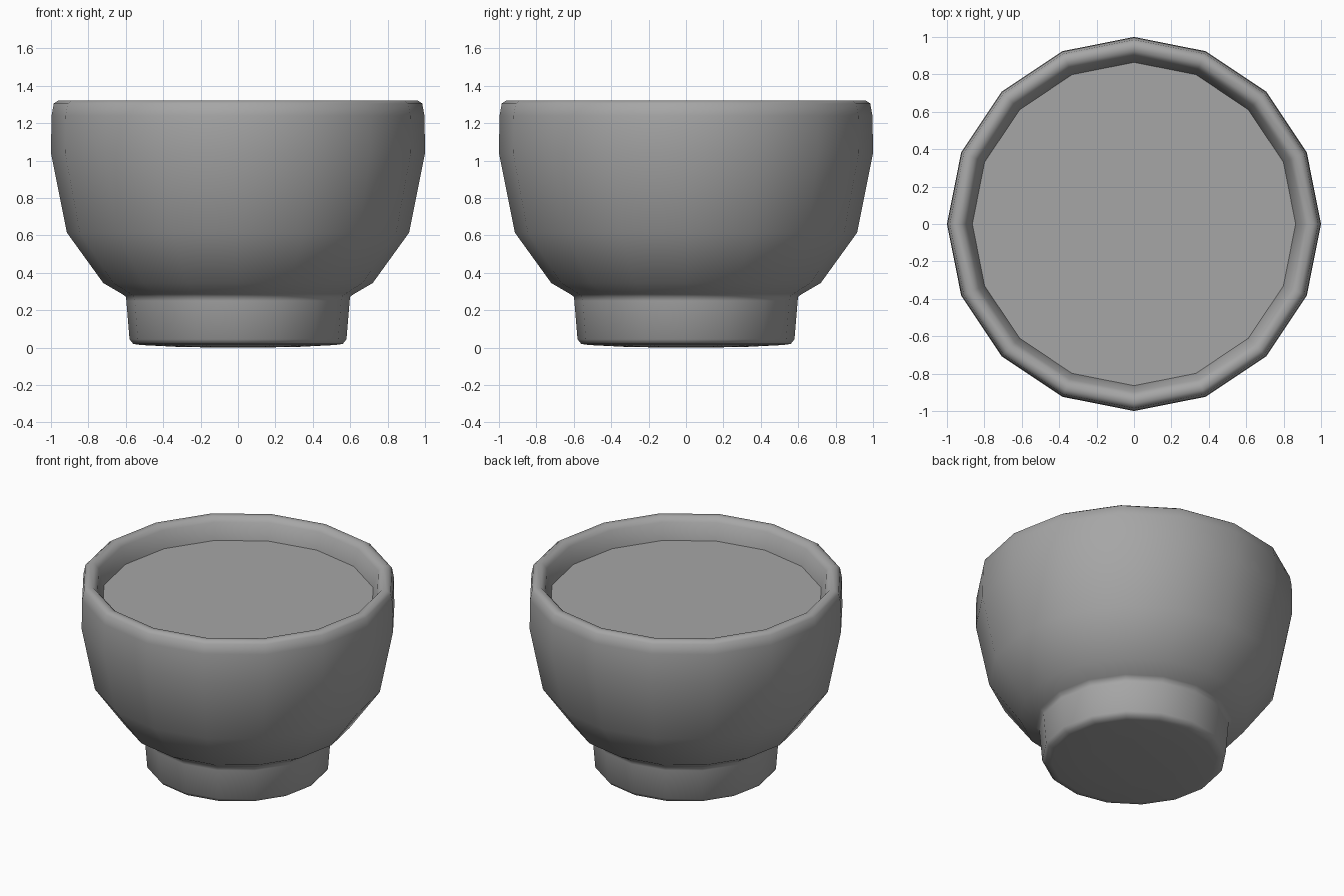
import bpy
import bmesh
from math import tau
from mathutils import Matrix

SIDES = 16

cube = bpy.data.objects.get("Cube")
if cube:
    bpy.data.objects.remove(cube, do_unlink=True)

grey = bpy.data.materials.new("plain grey")
grey.use_nodes = True
grey.diffuse_color = (0.38, 0.38, 0.38, 1)
grey.node_tree.nodes["Principled BSDF"].inputs["Base Color"].default_value = grey.diffuse_color


def add_object(name, bm):
    """Turn a bmesh into a smooth grey object."""
    bmesh.ops.recalc_face_normals(bm, faces=bm.faces)
    for face in bm.faces:
        face.smooth = True
    mesh = bpy.data.meshes.new(name)
    bm.to_mesh(mesh)
    bm.free()
    mesh.materials.append(grey)
    obj = bpy.data.objects.new(name, mesh)
    bpy.context.collection.objects.link(obj)
    return obj


def lathe(name, profile):
    """Revolve (radius, height) points around the z axis."""
    bm = bmesh.new()
    verts = [bm.verts.new((r, 0, z)) for r, z in profile]
    edges = [bm.edges.new(pair) for pair in zip(verts, verts[1:])]
    bmesh.ops.spin(bm, geom=verts + edges, cent=(0, 0, 0), axis=(0, 0, 1),
                   angle=tau, steps=SIDES, use_merge=True)
    bmesh.ops.remove_doubles(bm, verts=bm.verts, dist=0.0005)
    return add_object(name, bm)


# Bowl with its foot, up over the rounded rim and down the inside
lathe("bowl", [
    (0, 0), (0.30, 0.003), (0.52, 0.014), (0.56, 0.02), (0.58, 0.045),   # foot base
    (0.597, 0.25), (0.60, 0.272), (0.62, 0.287),                         # foot wall
    (0.72, 0.345), (0.915, 0.615), (1.0, 1.04), (0.997, 1.24),           # outer wall
    (0.985, 1.305), (0.96, 1.322), (0.925, 1.32), (0.898, 1.29),         # rim
    (0.862, 1.17), (0.85, 1.04), (0.77, 0.68), (0.58, 0.43), (0, 0.38),  # inside
])

# Flat surface of the contents
bm = bmesh.new()
bmesh.ops.create_circle(bm, cap_ends=True, segments=SIDES, radius=0.885,
                        matrix=Matrix.Translation((0, 0, 1.178)))
add_object("contents_surface", bm)
